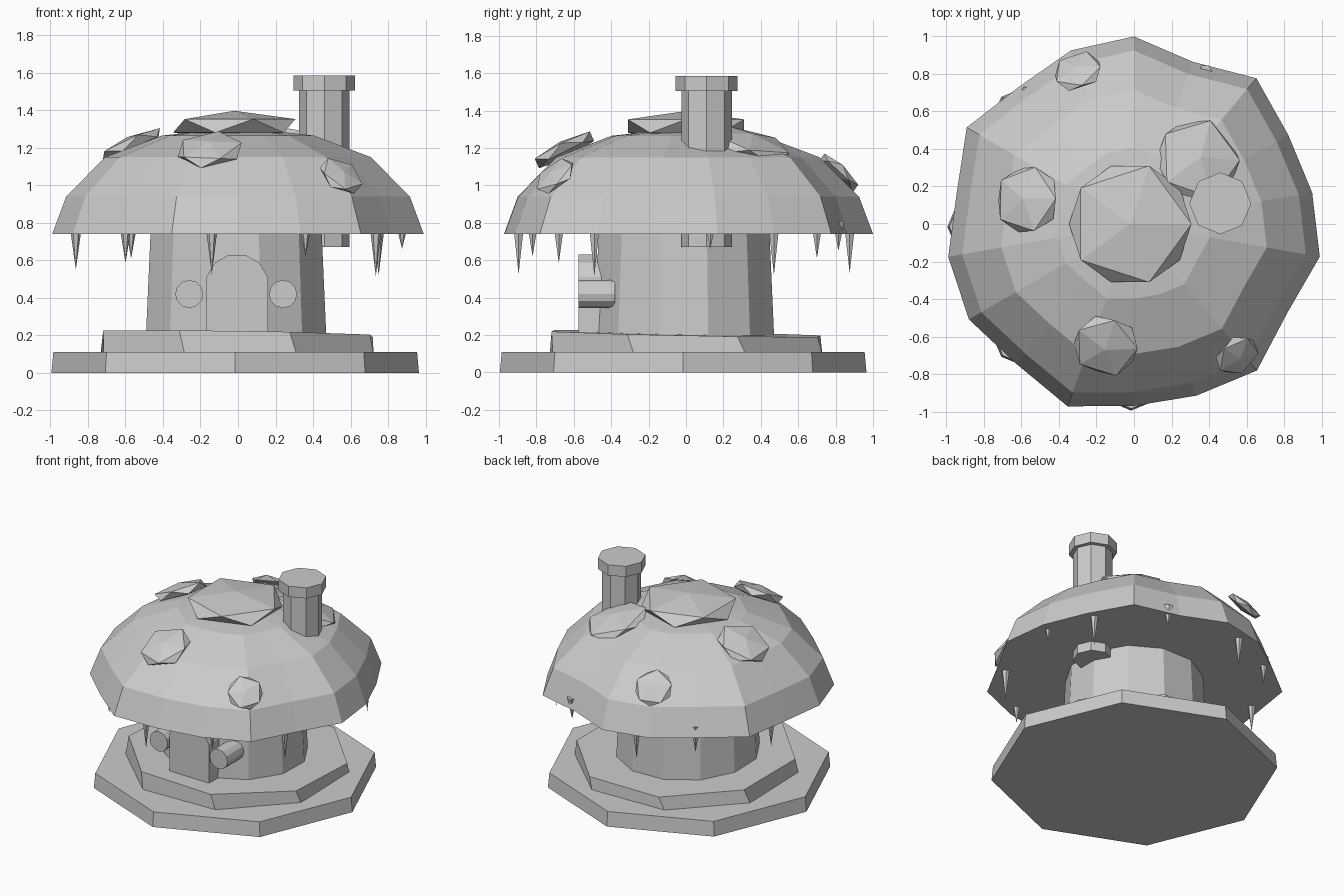
import bpy, bmesh
from math import sin, cos, radians, pi
from mathutils import Vector, Matrix

if "Cube" in bpy.data.objects:
    bpy.data.objects.remove(bpy.data.objects["Cube"])


def make(name, bm, matrix=None):
    bmesh.ops.recalc_face_normals(bm, faces=bm.faces)
    me = bpy.data.meshes.new(name)
    bm.to_mesh(me)
    bm.free()
    ob = bpy.data.objects.new(name, me)
    if matrix:
        ob.matrix_world = matrix
    bpy.context.collection.objects.link(ob)
    return ob


def loft(name, rings, tip=None):
    """Skin a stack of point rings; close the ends with a face or a tip point."""
    bm = bmesh.new()
    loops = [[bm.verts.new(p) for p in ring] for ring in rings]
    n = len(loops[0])
    for a, b in zip(loops, loops[1:]):
        for i in range(n):
            j = (i + 1) % n
            bm.faces.new((a[i], a[j], b[j], b[i]))
    bm.faces.new(loops[0])
    if tip:
        t = bm.verts.new(tip)
        for i in range(n):
            bm.faces.new((loops[-1][i], loops[-1][(i + 1) % n], t))
    else:
        bm.faces.new(loops[-1])
    return make(name, bm)


def ring(n, r, z, c=(0, 0), start=0.0, tilt=(0, 0)):
    pts = []
    for i in range(n):
        a = radians(start) + 2 * pi * i / n
        x, y = r * cos(a), r * sin(a)
        pts.append((c[0] + x, c[1] + y, z + tilt[0] * x + tilt[1] * y))
    return pts


# Stepped base
loft("base_slab", [ring(8, .98, 0, (-.015, -.015)), ring(8, .97, .11, (-.015, -.015))])
loft("base_step", [ring(8, .78, .10, (-.005, 0), 24),
                   ring(8, .77, .208, (0, 0), 21, (-.015, -.02))])

# Stem
loft("stem", [ring(12, .5, .15, (-.01, -.01), 15), ring(12, .47, .80, (-.01, -.01), 15)])

# Irregular domed cap with a flat underside
wobble = [.965, .95, 1.015, .92, 1.0, .985, .955, 1.03, .96,
          1.006, 1.017, .975, 1.035, .97, .974, 1.02, .945, 1.006]
cap = []
for r, z in [(1.0, .74), (.925, .94), (.715, 1.15), (.41, 1.265)]:
    cap.append([(r * w * cos(radians(10 + 20 * i)), r * w * sin(radians(10 + 20 * i)), z)
                for i, w in enumerate(wobble)])
loft("cap", cap, (0, 0, 1.31))

# Flattened spots lying on the cap: x, y, z, radius, tilt from vertical
spots = [(-.02, 0, 1.317, .365, 0), (.34, .34, 1.215, .25, 20), (-.57, .13, 1.21, .20, 25),
         (-.15, -.65, 1.19, .193, 27), (-.30, .815, 1.065, .145, 46), (.55, -.70, 1.05, .135, 46)]
for k, (x, y, z, r, t) in enumerate(spots):
    bm = bmesh.new()
    bmesh.ops.create_icosphere(bm, subdivisions=1, radius=1)
    bmesh.ops.scale(bm, vec=(r, r, r * (.22 if k == 0 else .26)), verts=bm.verts)
    turn = Matrix.Rotation(radians(t), 4, Vector((-y, x, 0))) if t else Matrix.Identity(4)
    make(f"cap_spot_{k}", bm, Matrix.Translation((x, y, z)) @ turn)

# Icicles under the rim: x, y, tip height
icicles = [(-.14, -.895, .525), (.735, -.49, .515), (.36, -.82, .62), (-.6, -.68, .585),
           (-.865, .22, .55), (.875, .13, .66), (.75, .47, .52), (.38, .815, .65),
           (-.2, .875, .53), (-.57, .70, .61)]
for k, (x, y, z) in enumerate(icicles):
    loft(f"icicle_{k}", [ring(6, .036, .81, (x, y))], (x, y, z))

# Arched door
arch = [(.17 * cos(radians(a)), .465 + .17 * sin(radians(a))) for a in range(15, 180, 30)]
outline = [(.165, .2)] + arch + [(-.165, .2)]
loft("door", [[(x - .005, y, z) for x, z in outline] for y in (-.575, -.40)])

# Round windows on either side of the door
for side, name in ((-1, "left_window"), (1, "right_window")):
    loft(name, [[(.25 * side - .01 + u, y, .42 + v) for u, v, _ in ring(12, .075, 0)]
                for y in (-.575, -.38)])

# Chimney running through the cap
c = (.46, .11)
loft("chimney_shaft", [ring(8, .135, .67, c), ring(8, .135, 1.52, c)])
loft("chimney_rim", [ring(8, .165, 1.505, c), ring(8, .165, 1.585, c)])
